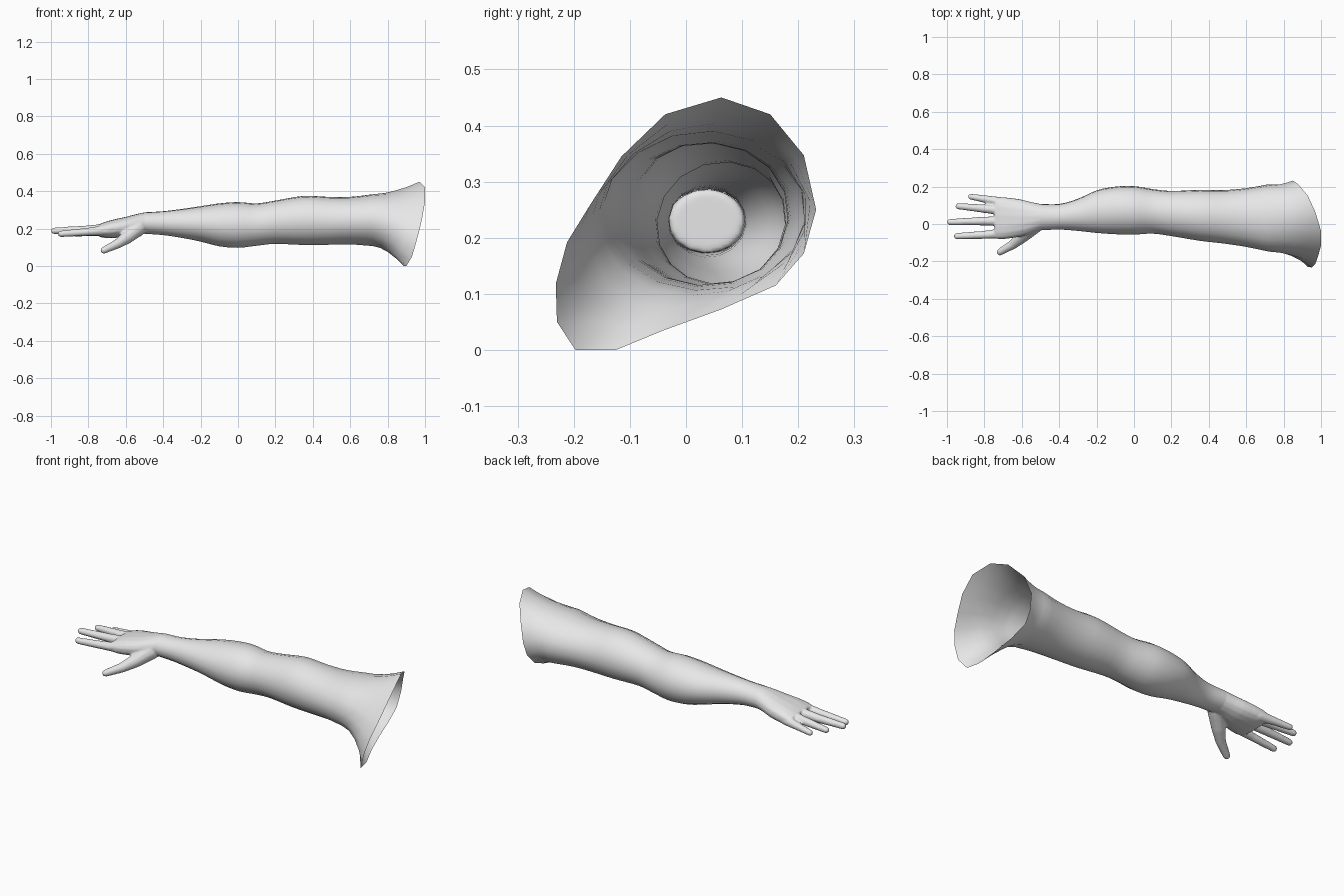
import bpy, bmesh, math
from mathutils import Vector, Matrix

if "Cube" in bpy.data.objects:
    bpy.data.objects.remove(bpy.data.objects["Cube"])

SIDES = 16
skin = bpy.data.materials.new("light grey skin")
skin.diffuse_color = (0.8, 0.8, 0.8, 1)
skin.use_nodes = True
skin.node_tree.nodes["Principled BSDF"].inputs["Base Color"].default_value = skin.diffuse_color


def catmull(rows, steps):
    """Smoothly interpolate a list of number rows."""
    out = []
    for i in range(len(rows) - 1):
        a, b, c, d = (rows[max(0, min(len(rows) - 1, i + k))] for k in (-1, 0, 1, 2))
        for s in range(steps):
            t = s / steps
            out.append([0.5 * (2 * q + (r - p) * t + (2*p - 5*q + 4*r - w) * t*t
                               + (3*q - p - 3*r + w) * t**3)
                        for p, q, r, w in zip(a, b, c, d)])
    return out + [list(rows[-1])]


def section(x, y0, y1, z0, z1, power=2.0):
    """Oval ring across the limb, clockwise from the top."""
    ring = []
    for i in range(SIDES):
        a = math.radians(85) - math.tau * i / SIDES
        c, s = math.cos(a), math.sin(a)
        y = math.copysign(abs(c) ** (2 / power), c)
        z = math.copysign(abs(s) ** (2 / power), s)
        ring.append(Vector((x, (y0 + y1) / 2 + y * (y1 - y0) / 2,
                            (z0 + z1) / 2 + z * (z1 - z0) / 2)))
    return ring


def loft(bm, rings, capped):
    vs = [[bm.verts.new(p) for p in r] for r in rings]
    for a, b in zip(vs, vs[1:]):
        for i in range(SIDES):
            j = (i + 1) % SIDES
            bm.faces.new((a[i], a[j], b[j], b[i]))
    if capped:
        bm.faces.new(vs[0])
        bm.faces.new(vs[-1])
    bmesh.ops.recalc_face_normals(bm, faces=bm.faces[:])


def capsule(bm, p, rp, q, rq):
    """Rounded digit segment: the hull of two balls."""
    ball = bmesh.new()
    bmesh.ops.create_icosphere(ball, subdivisions=2, radius=1)
    points = [v.co.copy() for v in ball.verts]
    ball.free()
    hull = bmesh.new()
    for centre, radius in ((p, rp), (q, rq)):
        for co in points:
            hull.verts.new(centre + co * radius)
    bmesh.ops.convex_hull(hull, input=hull.verts[:])
    loose = [v for v in hull.verts if not v.link_faces]
    bmesh.ops.delete(hull, geom=loose, context='VERTS')
    bmesh.ops.recalc_face_normals(hull, faces=hull.faces[:])
    me = bpy.data.meshes.new("segment")
    hull.to_mesh(me)
    hull.free()
    bm.from_mesh(me)
    bpy.data.meshes.remove(me)


def finish(bm, name):
    me = bpy.data.meshes.new(name)
    bm.to_mesh(me)
    bm.free()
    me.materials.append(skin)
    for p in me.polygons:
        p.use_smooth = True
    ob = bpy.data.objects.new(name, me)
    bpy.context.collection.objects.link(ob)
    return ob


# Arm: x, y range, z range from wrist to upper arm
stations = [
    (-0.50, -0.034, 0.108, 0.172, 0.287), (-0.40, -0.030, 0.107, 0.165, 0.293),
    (-0.30, -0.037, 0.135, 0.150, 0.305), (-0.20, -0.048, 0.180, 0.130, 0.320),
    (-0.10, -0.055, 0.200, 0.105, 0.335), (0.00, -0.057, 0.203, 0.097, 0.342),
    (0.10, -0.052, 0.187, 0.108, 0.335), (0.20, -0.065, 0.177, 0.118, 0.350),
    (0.35, -0.090, 0.183, 0.112, 0.375), (0.48, -0.105, 0.182, 0.113, 0.370),
    (0.60, -0.123, 0.192, 0.115, 0.370), (0.72, -0.148, 0.213, 0.106, 0.384),
]
# Flared, slanted shoulder opening
rim = [Vector(p) for p in (
    (0.97, 0.063, 0.45), (0.93, 0.15, 0.42), (0.88, 0.21, 0.347), (0.85, 0.232, 0.25),
    (0.84, 0.21, 0.172), (0.83, 0.16, 0.115), (0.84, 0.062, 0.072), (0.86, -0.04, 0.035),
    (0.885, -0.125, 0.0), (0.90, -0.197, 0.0), (0.93, -0.23, 0.05), (0.95, -0.232, 0.118),
    (0.97, -0.212, 0.192), (0.985, -0.17, 0.26), (1.0, -0.115, 0.345), (1.0, -0.037, 0.42))]
rings = [section(*r) for r in catmull(stations, 3)]
last = rings[-1]
for t in (0.25, 0.5, 0.75, 1.0):
    k = t ** 1.7
    rings.append([Vector((p.x + (q.x - p.x) * t, p.y + (q.y - p.y) * k, p.z + (q.z - p.z) * k))
                  for p, q in zip(last, rim)])
bm = bmesh.new()
loft(bm, rings, False)
finish(bm, "arm")

# Palm, starting just inside the wrist
palm = [
    (-0.47, -0.030, 0.104, 0.172, 0.286, 2.0), (-0.50, -0.034, 0.108, 0.172, 0.287, 2.0),
    (-0.55, -0.050, 0.118, 0.165, 0.276, 2.1), (-0.60, -0.066, 0.131, 0.155, 0.263, 2.2),
    (-0.66, -0.077, 0.140, 0.150, 0.250, 2.4), (-0.71, -0.082, 0.144, 0.150, 0.236, 2.5),
    (-0.745, -0.078, 0.141, 0.157, 0.222, 2.5),
]
bm = bmesh.new()
loft(bm, [section(*r) for r in catmull(palm, 2)], True)

# Fingers and thumb: points with radius
digits = [
    [(-0.70, 0.116, 0.187, 0.027), (-0.79, 0.132, 0.180, 0.021), (-0.873, 0.146, 0.172, 0.016)],
    [(-0.70, 0.072, 0.198, 0.028), (-0.80, 0.082, 0.193, 0.023), (-0.938, 0.095, 0.186, 0.017)],
    [(-0.70, 0.016, 0.200, 0.028), (-0.82, 0.015, 0.193, 0.023), (-0.983, 0.010, 0.188, 0.0175)],
    [(-0.70, -0.050, 0.192, 0.028), (-0.80, -0.058, 0.183, 0.022), (-0.947, -0.065, 0.172, 0.0175)],
    [(-0.53, -0.005, 0.205, 0.045), (-0.59, -0.060, 0.155, 0.036),
     (-0.645, -0.108, 0.118, 0.026), (-0.717, -0.150, 0.084, 0.019)],
]
for d in digits:
    for a, b in zip(d, d[1:]):
        capsule(bm, Vector(a[:3]), a[3], Vector(b[:3]), b[3])
hand = finish(bm, "hand")

# Blend the palm and digits into one skin
mod = hand.modifiers.new("blend", 'REMESH')
mod.mode = 'VOXEL'
mod.voxel_size = 0.006
mod.use_smooth_shade = True
mod = hand.modifiers.new("soften", 'SMOOTH')
mod.factor = 0.5
mod.iterations = 5
